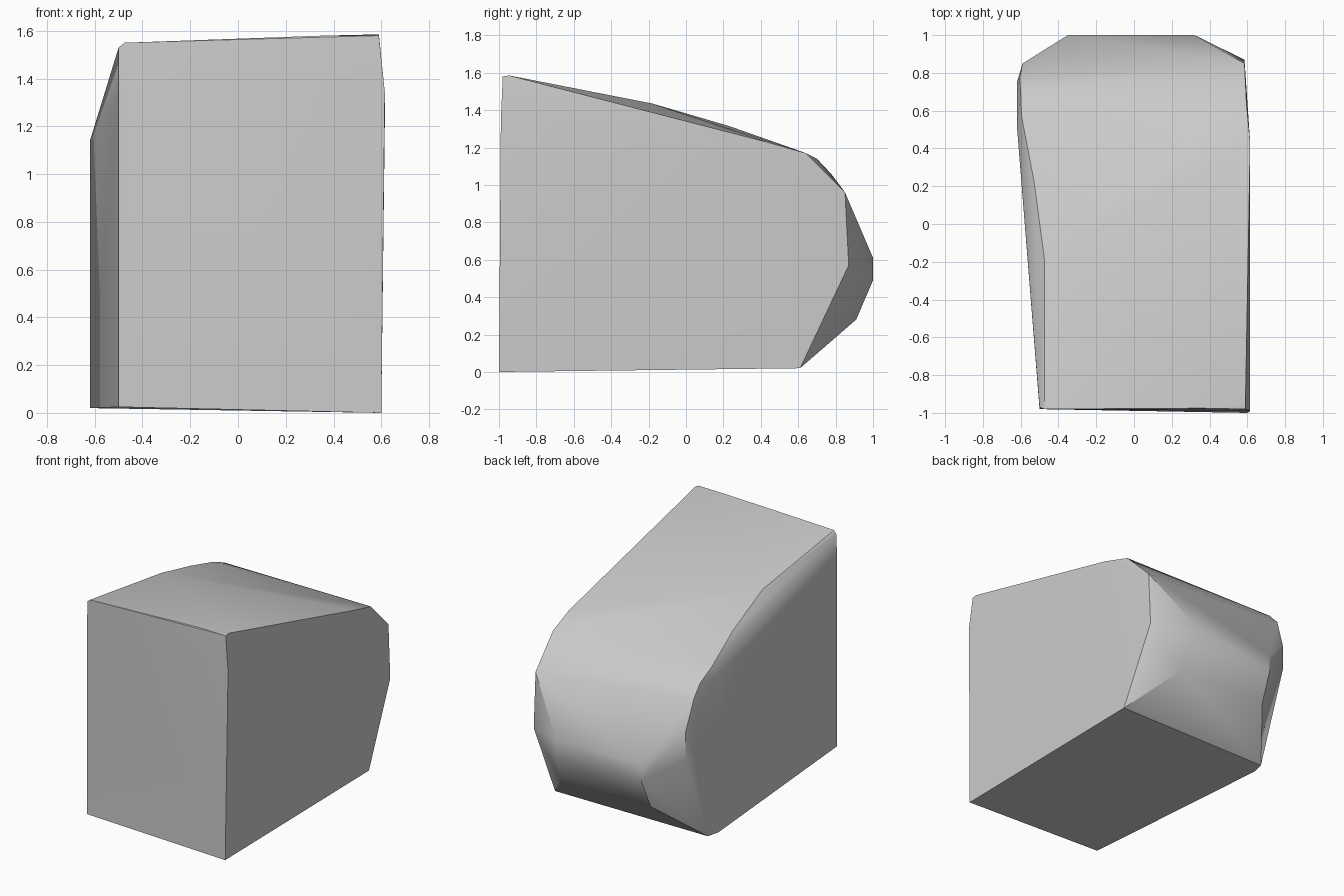
import bpy
import bmesh
import math

# Remove only the default cube
default_cube = bpy.data.objects.get("Cube")
if default_cube:
    bpy.data.objects.remove(default_cube, do_unlink=True)


def make_material(name, colour):
    material = bpy.data.materials.new(name)
    material.use_nodes = True
    material.diffuse_color = colour
    shader = material.node_tree.nodes["Principled BSDF"]
    shader.inputs["Base Color"].default_value = colour
    return material


def convex_block(name, corners, material):
    """Wrap a set of corner points in a convex solid and merge its flat faces."""
    mesh = bpy.data.meshes.new(name)
    bm = bmesh.new()
    for corner in corners:
        bm.verts.new(corner)
    hull = bmesh.ops.convex_hull(bm, input=bm.verts)
    spare = {v for v in hull["geom_interior"] + hull["geom_unused"]
             if isinstance(v, bmesh.types.BMVert) and v.is_valid}
    bmesh.ops.delete(bm, geom=list(spare), context="VERTS")
    bmesh.ops.dissolve_limit(bm, angle_limit=math.radians(0.5),
                             verts=bm.verts, edges=bm.edges)
    bmesh.ops.recalc_face_normals(bm, faces=bm.faces)
    bm.to_mesh(mesh)
    bm.free()
    mesh.materials.append(material)
    block = bpy.data.objects.new(name, mesh)
    bpy.context.collection.objects.link(block)
    return block


# Flat front wall, slightly rounded at the upper corner
front_wall = [(-0.5, -0.98, 0.025), (-0.5, -0.98, 1.33), (-0.5, -0.97, 1.53),
              (-0.475, -0.98, 1.55), (0.36, -0.975, 1.58),
              (0.59, -0.98, 1.58), (0.59, -0.945, 1.585),
              (0.615, -0.99, 1.34), (0.6, -1, 0)]

# Sloping roof, following each long edge towards the back
roof_low_edge = [(-0.475, -0.18, 1.435), (-0.53, 0.23, 1.315),
                 (-0.595, 0.57, 1.195), (-0.6, 0.7, 1.14),
                 (-0.605, 0.775, 1.06)]
roof_high_edge = [(0.615, 0.43, 1.23), (0.595, 0.64, 1.17),
                  (0.585, 0.85, 0.96)]

# Side walls, with the flared one on negative x
flared_side = [(-0.62, 0.52, 0.02), (-0.62, 0.52, 1.14),
               (-0.62, 0.75, 0.95), (-0.62, 0.75, 0.6),
               (-0.59, 0.85, 0.65), (-0.59, 0.85, 0.84)]
straight_side = [(0.585, 0.85, 0.66), (0.585, 0.87, 0.57)]

# Rounded back: rows that share a depth and a height
back_rows = [(0.61, 0.02, -0.6, 0.6), (0.91, 0.28, -0.36, 0.34),
             (1, 0.49, -0.35, 0.32), (1, 0.61, -0.35, 0.32)]
back_end = [(x, y, z) for y, z, low, high in back_rows for x in (low, high)]

grey = make_material("plain grey", (0.6, 0.6, 0.6, 1))
body = convex_block("rounded_block",
                    front_wall + roof_low_edge + roof_high_edge
                    + flared_side + straight_side + back_end, grey)

# Smooth the gentle curves and keep the corners crisp
bpy.ops.object.select_all(action="DESELECT")
body.select_set(True)
bpy.context.view_layer.objects.active = body
bpy.ops.object.shade_smooth_by_angle(angle=math.radians(30))
